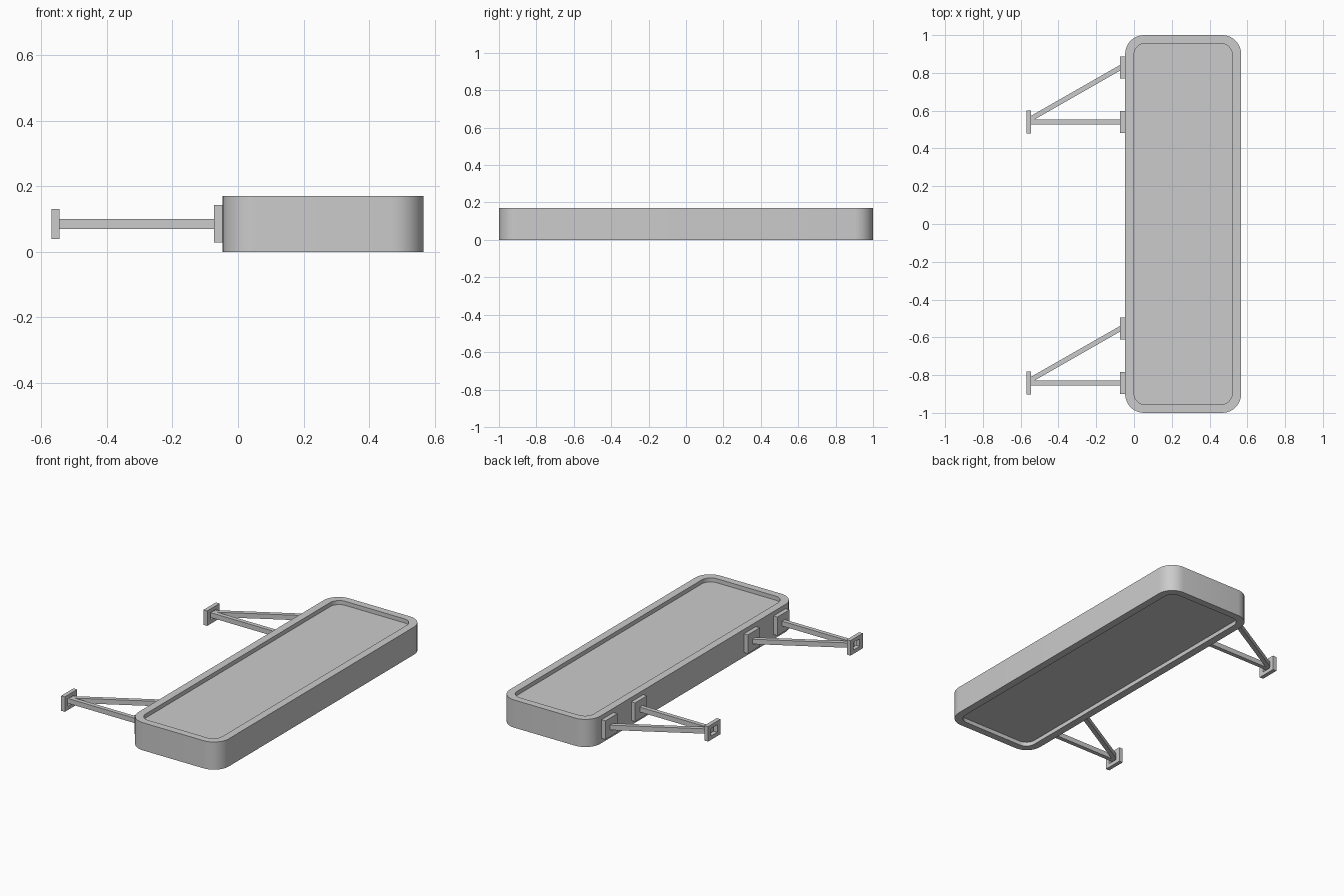
import bpy, bmesh, math
from mathutils import Matrix

if "Cube" in bpy.data.objects:
    bpy.data.objects.remove(bpy.data.objects["Cube"])

CX = 0.26  # panel centre in x


def rounded(hx, hy, r, n=8):
    pts = []
    for i, (sx, sy) in enumerate([(1, 1), (-1, 1), (-1, -1), (1, -1)]):
        for k in range(n + 1):
            a = math.pi / 2 * (i + k / n)
            pts.append((CX + sx * (hx - r) + r * math.cos(a),
                        sy * (hy - r) + r * math.sin(a)))
    return pts


def finish(name, bm, smooth=False):
    bmesh.ops.recalc_face_normals(bm, faces=bm.faces)
    me = bpy.data.meshes.new(name)
    bm.to_mesh(me)
    bm.free()
    ob = bpy.data.objects.new(name, me)
    bpy.context.collection.objects.link(ob)
    if smooth:
        bpy.ops.object.select_all(action='DESELECT')
        ob.select_set(True)
        bpy.context.view_layer.objects.active = ob
        bpy.ops.object.shade_smooth_by_angle(angle=math.radians(35))
    return ob


def tube(name, loops, cyclic=True):
    """Bridge (outline, z) loops; closes into a ring, or caps the ends."""
    bm = bmesh.new()
    rows = [[bm.verts.new((x, y, z)) for x, y in pts] for pts, z in loops]
    n = len(rows[0])
    for i in range(len(rows) if cyclic else len(rows) - 1):
        a, b = rows[i], rows[(i + 1) % len(rows)]
        for k in range(n):
            bm.faces.new((a[k], a[(k + 1) % n], b[(k + 1) % n], b[k]))
    if not cyclic:
        bm.faces.new(rows[0])
        bm.faces.new(rows[-1])
    return finish(name, bm, True)


def box(name, lo, hi):
    bm = bmesh.new()
    bmesh.ops.create_cube(bm, size=1)
    for v in bm.verts:
        v.co = [l + (c + 0.5) * (h - l) for l, h, c in zip(lo, hi, v.co)]
    return finish(name, bm)


def bar(name, x0, y0, x1, y1, w, h, z):
    length = math.hypot(x1 - x0, y1 - y0)
    bm = bmesh.new()
    bmesh.ops.create_cube(bm, size=1)
    m = (Matrix.Translation(((x0 + x1) / 2, (y0 + y1) / 2, z))
         @ Matrix.Rotation(math.atan2(y1 - y0, x1 - x0), 4, 'Z')
         @ Matrix.Diagonal((length, w, h, 1)))
    bmesh.ops.transform(bm, matrix=m, verts=bm.verts)
    return finish(name, bm)


# Rounded outer frame and recessed panel
outer, inner = rounded(0.307, 1.0, 0.1), rounded(0.26, 0.956, 0.06)
tube("frame", [(outer, 0), (outer, 0.17), (inner, 0.17), (inner, 0)])
tube("panel", [(inner, 0.025), (inner, 0.145)], cyclic=False)


def wall_plate(name, y, z):
    """Square wall plate with a central opening."""
    bm = bmesh.new()
    rows = []
    for x, hy, hz in [(-0.57, 0.06, 0.046), (-0.545, 0.06, 0.046),
                      (-0.545, 0.03, 0.023), (-0.57, 0.03, 0.023)]:
        rows.append([bm.verts.new((x, y + sy * hy, z + sz * hz))
                     for sy, sz in [(1, 1), (-1, 1), (-1, -1), (1, -1)]])
    for i in range(4):
        a, b = rows[i], rows[(i + 1) % 4]
        for k in range(4):
            bm.faces.new((a[k], a[(k + 1) % 4], b[(k + 1) % 4], b[k]))
    return finish(name, bm)


# Two triangular wall brackets
for side, y in (("back", 0.54), ("front", -0.842)):
    wall_plate(f"{side}_wall_plate", y, 0.085)
    for tag, py in (("straight", y), ("diagonal", y + 0.288)):
        box(f"{side}_{tag}_frame_plate", (-0.073, py - 0.058, 0.028), (-0.045, py + 0.058, 0.143))
    bar(f"{side}_straight_arm", -0.555, y, -0.06, y, 0.026, 0.03, 0.085)
    bar(f"{side}_diagonal_arm", -0.55, y + 0.015, -0.06, y + 0.295, 0.026, 0.03, 0.085)
